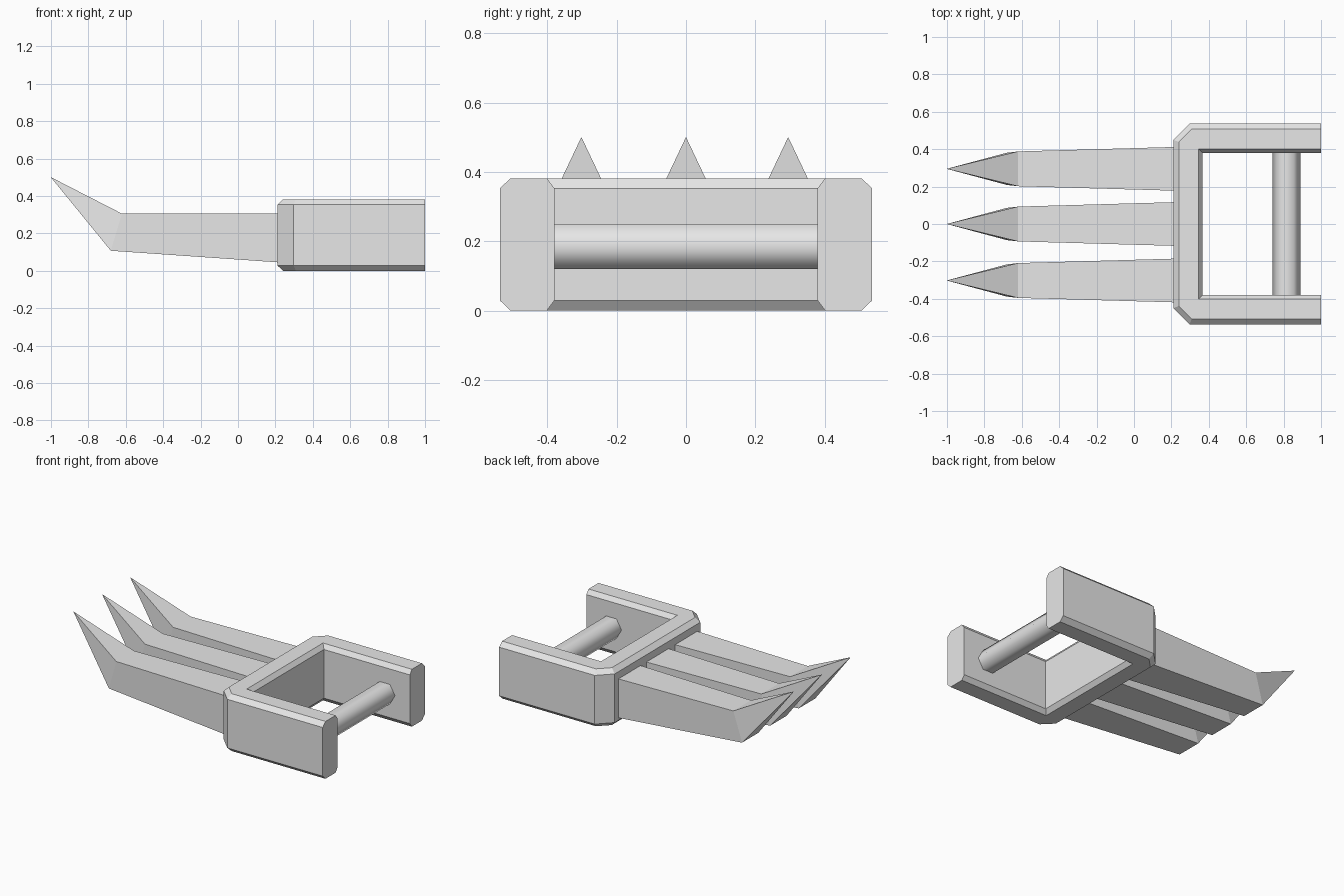
import bpy
import bmesh
from math import pi

cube = bpy.data.objects.get("Cube")
if cube:
    bpy.data.objects.remove(cube, do_unlink=True)

grey = bpy.data.materials.new("plain_grey")
grey.use_nodes = True
grey.diffuse_color = (0.8, 0.8, 0.8, 1)
grey.node_tree.nodes["Principled BSDF"].inputs["Base Color"].default_value = (0.8, 0.8, 0.8, 1)


def loft(name, rings):
    """Join equal closed rings of points and cap both ends."""
    bm = bmesh.new()
    loops = [[bm.verts.new(p) for p in ring] for ring in rings]
    for a, b in zip(loops, loops[1:]):
        for i in range(len(a)):
            j = (i + 1) % len(a)
            bm.faces.new((a[i], a[j], b[j], b[i]))
    bm.faces.new(loops[0])
    bm.faces.new(loops[-1])
    bmesh.ops.remove_doubles(bm, verts=bm.verts, dist=0.0001)
    bmesh.ops.recalc_face_normals(bm, faces=bm.faces)
    mesh = bpy.data.meshes.new(name)
    bm.to_mesh(mesh)
    bm.free()
    mesh.materials.append(grey)
    obj = bpy.data.objects.new(name, mesh)
    bpy.context.collection.objects.link(obj)
    return obj


def bracket_ring(z, outer, inner):
    """U-shaped outline, shrunk by the outer and inner chamfers."""
    y, x, w = 0.537 - outer, 0.21 + outer, 0.38 + inner
    back = 0.367 - inner
    half = [(1, y), (0.297 + outer * 0.4, y), (x, 0.45 - outer * 0.4)]
    pocket = [(back, w), (1, w)]
    outline = half + [(a, -b) for a, b in reversed(half)]
    outline += [(a, -b) for a, b in reversed(pocket)] + pocket
    return [(a, b, z) for a, b in outline]


# Chamfered U bracket
loft("bracket", [
    bracket_ring(0, 0.03, 0.022),
    bracket_ring(0.029, 0, 0),
    bracket_ring(0.353, 0, 0),
    bracket_ring(0.382, 0.03, 0.022),
])


def claw_ring(x_top, x_low, top, low, w_top, w_low, y):
    return [(x_top, y - w_top, top), (x_top, y + w_top, top),
            (x_low, y + w_low, low), (x_low, y - w_low, low)]


# Three tapered claws with upturned points
for name, y in (("front_claw", -0.302), ("middle_claw", 0), ("back_claw", 0.295)):
    loft(name, [
        claw_ring(0.26, 0.26, 0.305, 0.042, 0.118, 0.118, y),
        claw_ring(-0.62, -0.68, 0.305, 0.107, 0.093, 0.086, y),
        claw_ring(-1, -1, 0.5, 0.499, 0.0005, 0.0005, y),
    ])

# Six-sided grip bar between the arms
bpy.ops.mesh.primitive_cylinder_add(vertices=6, radius=0.075, depth=0.78,
                                    location=(0.816, 0, 0.185),
                                    rotation=(pi / 2, 0, 0))
bar = bpy.context.object
bar.name = "grip_bar"
# Turn the hexagon so that its corners point along x
for v in bar.data.vertices:
    v.co.x, v.co.y = v.co.y, -v.co.x
bar.data.materials.append(grey)
bpy.ops.object.shade_smooth_by_angle(angle=pi * 0.4)
